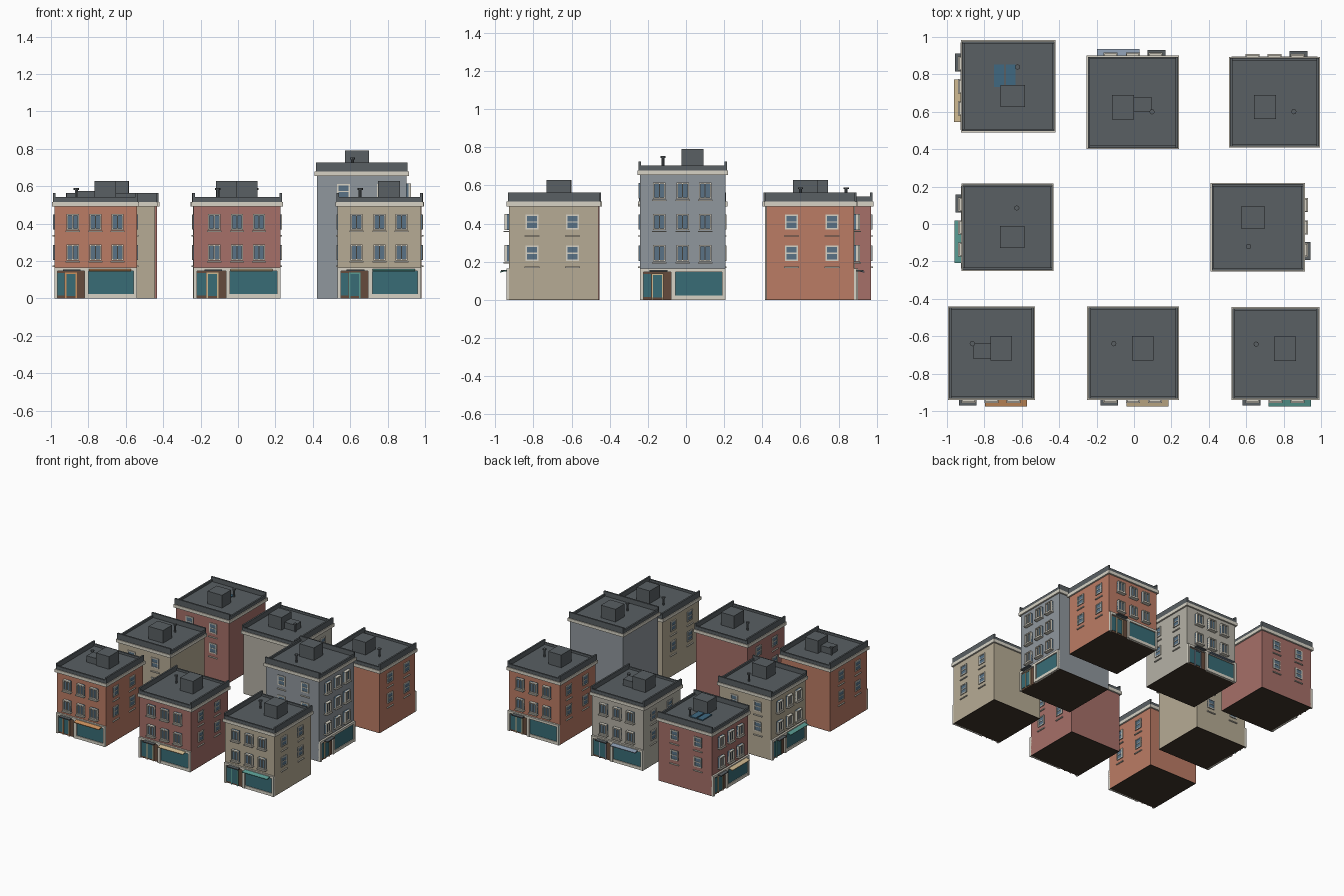
import bpy, bmesh, math
from mathutils import Matrix, Vector

if "Cube" in bpy.data.objects:
    bpy.data.objects.remove(bpy.data.objects["Cube"])

COLORS = {
    "orange_brick": (0.50, 0.20, 0.13), "red_brick": (0.38, 0.16, 0.14),
    "tan_stone": (0.47, 0.41, 0.30), "pale_stone": (0.46, 0.44, 0.38),
    "grey_stone": (0.28, 0.31, 0.34), "ivory": (0.68, 0.65, 0.56),
    "slate": (0.10, 0.115, 0.125), "glass": (0.10, 0.17, 0.24),
    "shop_glass": (0.04, 0.15, 0.18), "timber": (0.13, 0.07, 0.045),
    "orange": (0.60, 0.28, 0.11), "tan": (0.62, 0.48, 0.28),
    "teal": (0.10, 0.33, 0.29), "blue": (0.25, 0.32, 0.42),
    "dark_base": (0.05, 0.035, 0.025), "skylight": (0.05, 0.14, 0.22),
}
MATS = {}
for n, c in COLORS.items():
    MATS[n] = bpy.data.materials.new(n)
    MATS[n].diffuse_color = (*c, 1)

FLOOR = 0.1635


class Building:
    """Collects boxes per part in local space: front faces -y."""

    def __init__(self, name, centre, angle):
        self.name, self.parts = name, {}
        self.m = Matrix.Translation((*centre, 0)) @ Matrix.Rotation(math.radians(angle), 4, 'Z')

    def mesh(self, part, mat):
        return self.parts.setdefault((part, mat), bmesh.new())

    def box(self, part, mat, x0, x1, y0, y1, z0, z1, m=Matrix()):
        t = m @ Matrix.Translation(((x0 + x1) / 2, (y0 + y1) / 2, (z0 + z1) / 2)) \
            @ Matrix.Diagonal((abs(x1 - x0), abs(y1 - y0), abs(z1 - z0), 1))
        bmesh.ops.create_cube(self.mesh(part, mat), size=1, matrix=t)

    def tube(self, part, mat, x, y, z0, z1, r):
        bmesh.ops.create_cone(self.mesh(part, mat), cap_ends=True, segments=8, radius1=r, radius2=r,
                              depth=z1 - z0, matrix=Matrix.Translation((x, y, (z0 + z1) / 2)))

    def finish(self):
        for (part, mat), bm in self.parts.items():
            me = bpy.data.meshes.new(part)
            bm.to_mesh(me)
            bm.free()
            me.materials.append(MATS[mat])
            ob = bpy.data.objects.new(f"{self.name}_{part}", me)
            ob.matrix_world = self.m
            bpy.context.collection.objects.link(ob)


def window(b, m, x, z, w, h, out, horizontal, part):
    """Framed window on the wall plane y=0 of matrix m, projecting to -y."""
    a, t = w / 2, 0.008
    b.box(part + "_glass", "glass", x - a, x + a, -out * .4, .002, z - h / 2, z + h / 2, m)
    for s in (-1, 1):
        b.box(part + "_frame", "ivory", x + s * a, x + s * (a - t), -out * .8, .002, z - h / 2, z + h / 2, m)
        zz = z + s * (h / 2 - t / 2)
        b.box(part + "_frame", "ivory", x - a, x + a, -out * .8, .002, zz - t / 2, zz + t / 2, m)
    if horizontal:
        b.box(part + "_frame", "ivory", x - a, x + a, -out * .7, .002, z - .003, z + .003, m)
    else:
        b.box(part + "_frame", "ivory", x - .003, x + .003, -out * .7, .002, z - h / 2, z + h / 2, m)
    drop = .03 if horizontal else .003
    b.box(part + "_sill", "ivory", x - a - .005, x + a + .005, -out, .002, z - h / 2 - drop - .007, z - h / 2 - drop, m)


def build(name, x0, x1, y0, y1, angle, wall, awning, floors=3, annex=False, skylights=False, sides=(-1, 1)):
    b = Building(name, ((x0 + x1) / 2, (y0 + y1) / 2), angle)
    w, d = x1 - x0, y1 - y0
    if angle in (90, -90):
        w, d = d, w
    hw, hd = w / 2, d / 2            # roof outline half sizes
    bw, bd = hw - .013, hd - .013    # wall half sizes
    H = FLOOR * floors

    # walls and base
    b.box("walls", wall, -bw, bw, -bd, bd, .003, H)
    b.box("base", "dark_base", -bw, bw, -bd, bd, 0, .003)
    # cornice, roof deck and parapets
    b.box("cornice", "ivory", -hw, hw, -hd, hd, H, H + .025)
    pw, pd = hw - .006, hd - .006
    b.box("roof_deck", "slate", -pw, pw, -pd, pd, H + .02, H + .034)
    for s in (-1, 1):
        b.box("side_parapet", "slate", s * pw, s * (pw - .013), -pd, pd, H + .02, H + .072)
        b.box("end_parapet", "slate", -pw, pw, s * pd, s * (pd - .013), H + .02, H + .051)
    # rooftop stair house and vent pipe
    b.box("stair_house", "slate", -.007, .11, -.04, .09, H + .03, H + .137)
    b.tube("vent_pipe", "slate", -.103, .05, H + .03, H + .095, .008)
    b.tube("vent_cap", "slate", -.103, .05, H + .09, H + .1, .014)
    if annex:
        b.box("roof_annex", "slate", -.1, 0, -.03, .05, H + .03, H + .085)
    if skylights:
        for v in (-.075, -.012):
            b.box("skylight", "skylight", -.115, .005, v, v + .052, H + .03, H + .042)

    # shopfront: surround, fascia, pier and stall riser
    f = Matrix.Translation((0, -bd, 0))
    for a, c in ((-bw, -bw + .018), (-.06, -.037), (bw - .018, bw)):
        b.box("shop_pier", "ivory", a, c, -.015, .005, 0, .165, f)
    b.box("shop_fascia", "ivory", -bw, bw, -.015, .005, .146, .165, f)
    b.box("shop_riser", "ivory", -.05, bw, -.012, .005, 0, .024, f)
    b.box("shop_window", "shop_glass", -.04, bw - .01, -.006, .005, .02, .148, f)
    b.box("shop_back", "timber", -bw + .01, -.05, -.003, .005, 0, .15, f)
    b.box("side_light", "shop_glass", -bw + .018, -.166, -.006, .005, .015, .135, f)
    # door with frame
    trim = awning or "tan"
    b.box("door", "shop_glass", -.155, -.108, -.007, .005, .012, .13, f)
    for a in (-.163, -.108):
        b.box("door_frame", trim, a, a + .008, -.011, .005, 0, .138, f)
    b.box("door_frame", trim, -.163, -.1, -.011, .005, .13, .138, f)
    # small door canopy and shop awning
    b.box("door_canopy", "slate", -.175, -.08, -.044, 0, .148, .156, f)
    if awning:
        tilt = f @ Matrix.Translation((0, 0, .158)) @ Matrix.Rotation(math.radians(14), 4, 'X')
        b.box("shop_awning", awning, -.036, .19, -.05, 0, -.003, .003, tilt)

    # front windows, then side windows
    for k in range(1, floors):
        z = .245 + (k - 1) * FLOOR
        for x in (-.122, 0, .118):
            window(b, f, x, z, .065, .086, .03, False, "front_window")
        for s in sides:
            sm = Matrix.Translation((s * bw, 0, 0)) @ Matrix.Rotation(s * math.pi / 2, 4, 'Z')
            for v in (-.115, .097):
                window(b, sm, s * v, z, .068, .08, .009, True, "side_window")
    b.finish()


# ring of buildings, all facing outward
build("front_left_house", -.995, -.528, -.94, -.44, 0, "orange_brick", "orange", annex=True)
build("front_middle_house", -.25, .24, -.94, -.44, 0, "red_brick", "tan")
build("front_right_house", .52, .992, -.94, -.445, 0, "tan_stone", "teal")
build("left_middle_house", -.923, -.43, -.252, .217, -90, "tan_stone", "teal")
build("right_tall_house", .41, .913, -.255, .22, 90, "grey_stone", None, floors=4, sides=(-1,))
build("back_left_house", -.925, -.42, .49, .983, -90, "red_brick", "tan", skylights=True)
build("back_middle_house", -.253, .24, .4, .9, 180, "pale_stone", "blue", annex=True)
build("back_right_house", .508, .995, .408, .893, 180, "orange_brick", None)

for m in bpy.data.materials:
    if m.users and not m.is_grease_pencil:
        m.use_nodes = True
        m.node_tree.nodes["Principled BSDF"].inputs["Base Color"].default_value = m.diffuse_color
